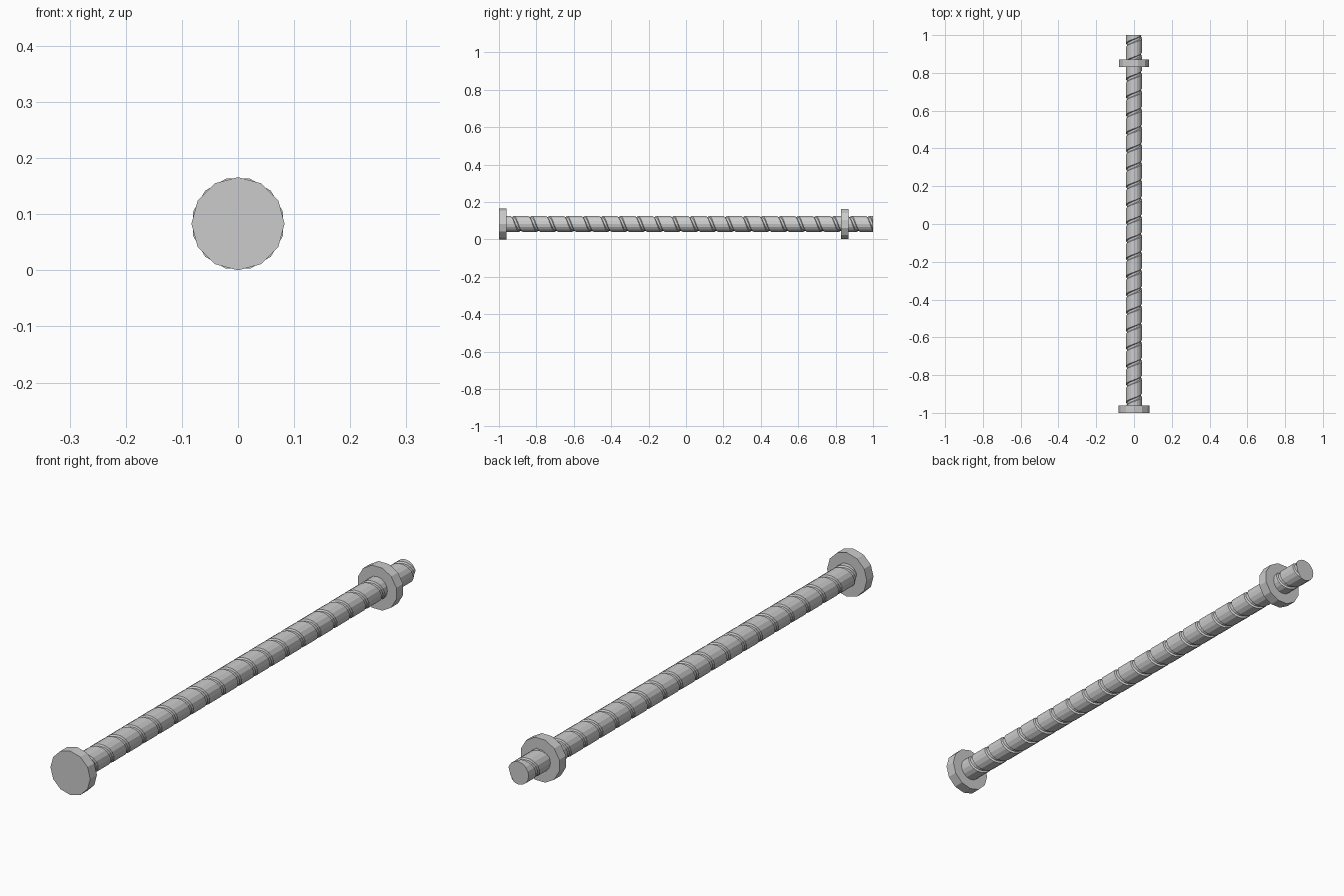
import bpy, bmesh
from math import sin, cos, tau
from mathutils import Vector

if "Cube" in bpy.data.objects:
    bpy.data.objects.remove(bpy.data.objects["Cube"])

CZ = 0.083          # height of the bolt axis
PITCH = 0.095
SEG = 16


def finish(bm, name):
    bmesh.ops.recalc_face_normals(bm, faces=bm.faces)
    mesh = bpy.data.meshes.new(name)
    bm.to_mesh(mesh)
    bm.free()
    obj = bpy.data.objects.new(name, mesh)
    bpy.context.collection.objects.link(obj)
    return obj


def lathe(name, profile, sides, turn=0.0):
    """Revolve a closed (radius, y) profile about the bolt axis."""
    bm = bmesh.new()
    rings = []
    for i in range(sides):
        a = tau * i / sides + turn
        rings.append([bm.verts.new((r * sin(a), y, CZ + r * cos(a))) for r, y in profile])
    n = len(profile)
    for i in range(sides):
        p, q = rings[i], rings[(i + 1) % sides]
        for j in range(n):
            bm.faces.new((p[j], p[(j + 1) % n], q[(j + 1) % n], q[j]))
    bmesh.ops.remove_doubles(bm, verts=bm.verts, dist=1e-5)
    bmesh.ops.dissolve_degenerate(bm, edges=bm.edges, dist=1e-5)
    return finish(bm, name)


# Shaft: one groove profile swept along a helix, then trimmed flat at both ends
bm = bmesh.new()
groove = [(0.0, 0.043), (0.004, 0.037), (0.016, 0.037), (0.020, 0.043)]
turns = 24
rows = []
for i in range(turns * SEG + 1):
    a = tau * i / SEG
    y0 = -1.13 + PITCH * i / SEG
    row = [bm.verts.new((r * sin(a), y0 + dy, CZ + r * cos(a))) for dy, r in groove]
    rows.append(row)
for i in range(len(rows) - 1):
    p, q = rows[i], rows[i + 1]
    for j in range(3):
        bm.faces.new((p[j], p[j + 1], q[j + 1], q[j]))
    # broad land reaching to the next turn of the groove
    if i + 1 + SEG < len(rows):
        bm.faces.new((p[3], rows[i + SEG][0], rows[i + 1 + SEG][0], q[3]))
for y, d in ((-0.98, -1), (1.0, 1)):
    cut = bmesh.ops.bisect_plane(
        bm, geom=bm.verts[:] + bm.edges[:] + bm.faces[:], dist=1e-6,
        plane_co=Vector((0, y, 0)), plane_no=Vector((0, d, 0)), clear_outer=True)
    edges = [e for e in cut['geom_cut'] if isinstance(e, bmesh.types.BMEdge) and e.is_boundary]
    bmesh.ops.holes_fill(bm, edges=edges, sides=0)
finish(bm, "threaded_shaft")

# Head disc and the collar near the far end
lathe("head", [(0, -1.0), (0.083, -1.0), (0.083, -0.96), (0, -0.96)], 12)
lathe("collar", [(0.040, 0.83), (0.083, 0.83), (0.083, 0.87), (0.040, 0.87)], 12, tau / 24)
